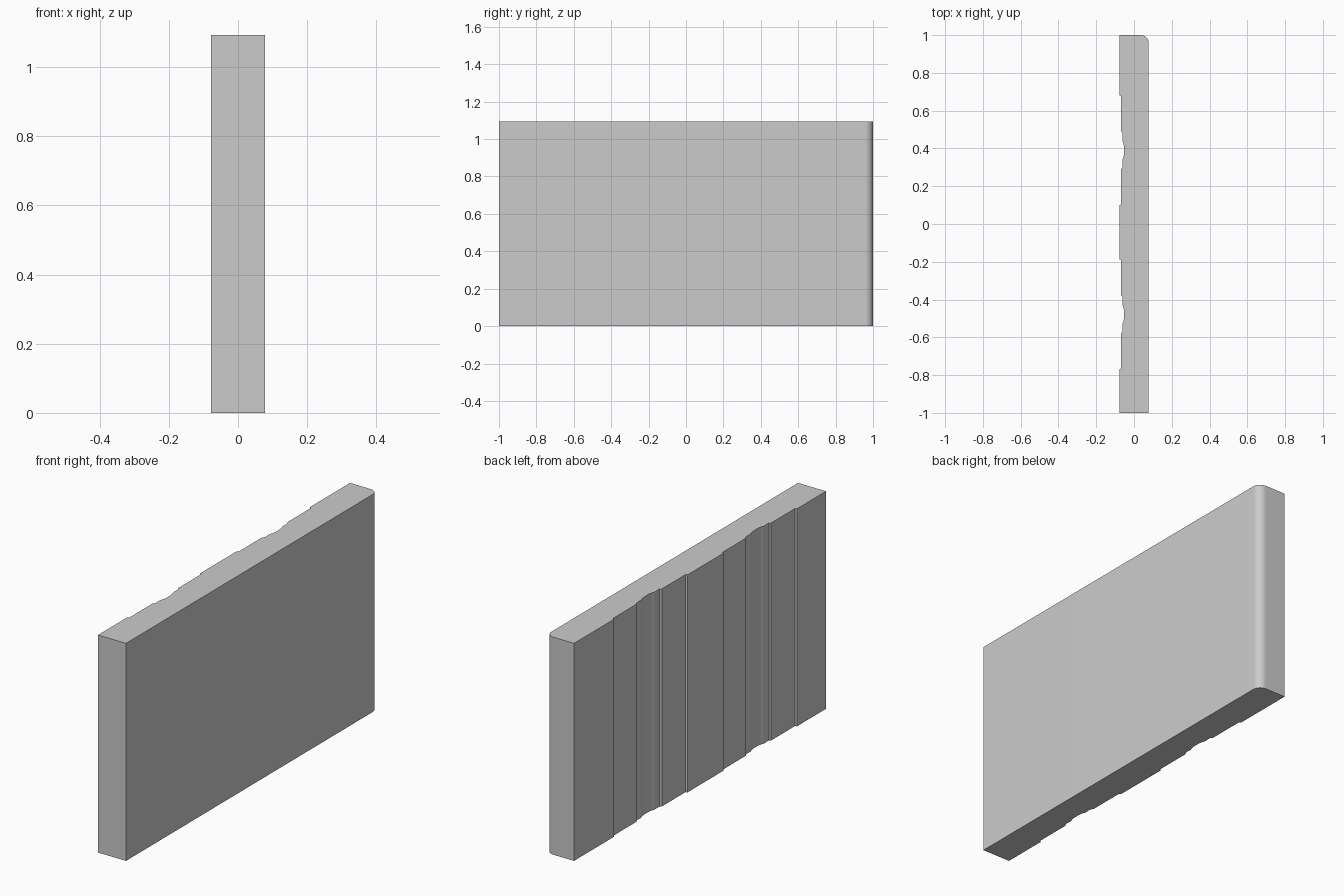
import bpy, bmesh, math

if "Cube" in bpy.data.objects:
    bpy.data.objects.remove(bpy.data.objects["Cube"])

HEIGHT = 1.093
X = 0.078          # half thickness
R = 0.042          # rounded corner radius

# Half of one shallow moulded recess: (distance from its centre, x)
half = [(0.292, -X), (0.287, -0.069), (0.100, -0.069), (0.093, -0.062),
        (0.078, -0.060), (0.062, -0.0615), (0.050, -0.061), (0.044, -0.058),
        (0.033, -0.055), (0.018, -0.053)]


def recess(centre):
    """Profile points across a mirrored recess, from +y to -y."""
    upper = [(x, centre + d) for d, x in half]
    lower = [(x, centre - d) for d, x in reversed(half)]
    return upper + [(-0.0525, centre)] + lower


# Plan outline: moulded left side, plain right side, one rounded corner
outline = [(-X, 1.0)] + recess(0.39) + recess(-0.478) + [(-X, -1.0), (X, -1.0)]
for i in range(13):
    a = math.pi / 2 * i / 12
    outline.append((X - R + R * math.cos(a), 1 - R + R * math.sin(a)))

# Extrude the outline into the board
bm = bmesh.new()
base = bm.faces.new([bm.verts.new((x, y, 0)) for x, y in outline])
top = bmesh.ops.extrude_face_region(bm, geom=[base], use_keep_orig=True)
verts = [g for g in top["geom"] if isinstance(g, bmesh.types.BMVert)]
bmesh.ops.translate(bm, verts=verts, vec=(0, 0, HEIGHT))
bmesh.ops.recalc_face_normals(bm, faces=bm.faces)
mesh = bpy.data.meshes.new("moulded_board")
bm.to_mesh(mesh)
bm.free()

board = bpy.data.objects.new("moulded_board", mesh)
bpy.context.collection.objects.link(board)
bpy.context.view_layer.objects.active = board
board.select_set(True)
bpy.ops.object.shade_smooth_by_angle(angle=math.radians(30))
